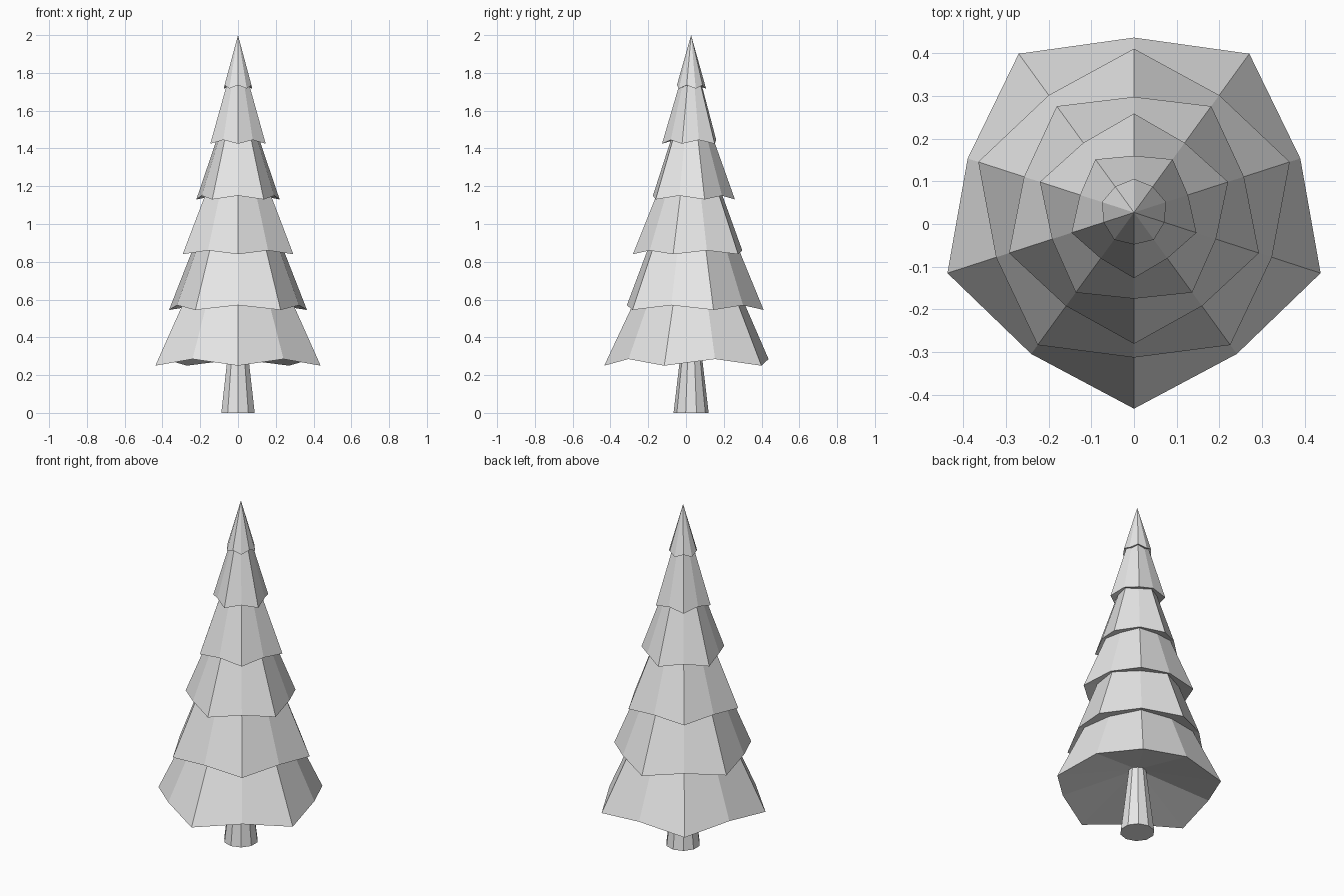
import bpy
import bmesh
from math import cos, sin, pi

if "Cube" in bpy.data.objects:
    bpy.data.objects.remove(bpy.data.objects["Cube"], do_unlink=True)

SIDES = 10
CENTRE_Y = 0.027

grey = bpy.data.materials.new("plain_grey")
grey.use_nodes = True
grey.diffuse_color = (0.8, 0.8, 0.8, 1)
grey.node_tree.nodes["Principled BSDF"].inputs["Base Color"].default_value = (0.8, 0.8, 0.8, 1)


def point(bm, step, radius, z):
    angle = -pi / 2 + 2 * pi * step / SIDES
    return bm.verts.new((radius * cos(angle), CENTRE_Y + radius * sin(angle), z))


def finish(bm, name):
    bmesh.ops.recalc_face_normals(bm, faces=bm.faces)
    mesh = bpy.data.meshes.new(name)
    bm.to_mesh(mesh)
    bm.free()
    mesh.materials.append(grey)
    bpy.context.collection.objects.link(bpy.data.objects.new(name, mesh))


def branch_tier(name, parity, long_r, low_z, short_r, high_z, apex_z):
    """Cone with a zigzag rim and a shallow hollow underside."""
    bm = bmesh.new()
    rim = [point(bm, i, long_r, low_z) if i % 2 == parity
           else point(bm, i, short_r, high_z) for i in range(SIDES)]
    apex = bm.verts.new((0, CENTRE_Y, apex_z))
    hollow = bm.verts.new((0, CENTRE_Y, low_z + 0.3 * long_r))
    for i in range(SIDES):
        a, b = rim[i], rim[(i + 1) % SIDES]
        bm.faces.new((a, b, apex))
        bm.faces.new((b, a, hollow))
    finish(bm, name)


# Branch tiers, bottom to top: tip radius and height, notch radius and height, apex
tiers = [
    (0.46, 0.25, 0.41, 0.285, 1.23),
    (0.384, 0.545, 0.34, 0.57, 1.48),
    (0.308, 0.84, 0.271, 0.86, 1.61),
    (0.232, 1.13, 0.202, 1.15, 1.78),
    (0.154, 1.425, 0.133, 1.445, 1.95),
    (0.079, 1.717, 0.075, 1.735, 2.0),
]
for n, tier in enumerate(tiers):
    branch_tier(f"branch_tier_{n + 1}", n % 2, *tier)

# Tapered trunk
bm = bmesh.new()
base = [point(bm, i, 0.093, 0) for i in range(SIDES)]
top = [point(bm, i, 0.043, 0.42) for i in range(SIDES)]
for i in range(SIDES):
    j = (i + 1) % SIDES
    bm.faces.new((base[i], base[j], top[j], top[i]))
bm.faces.new(base[::-1])
bm.faces.new(top)
finish(bm, "trunk")
